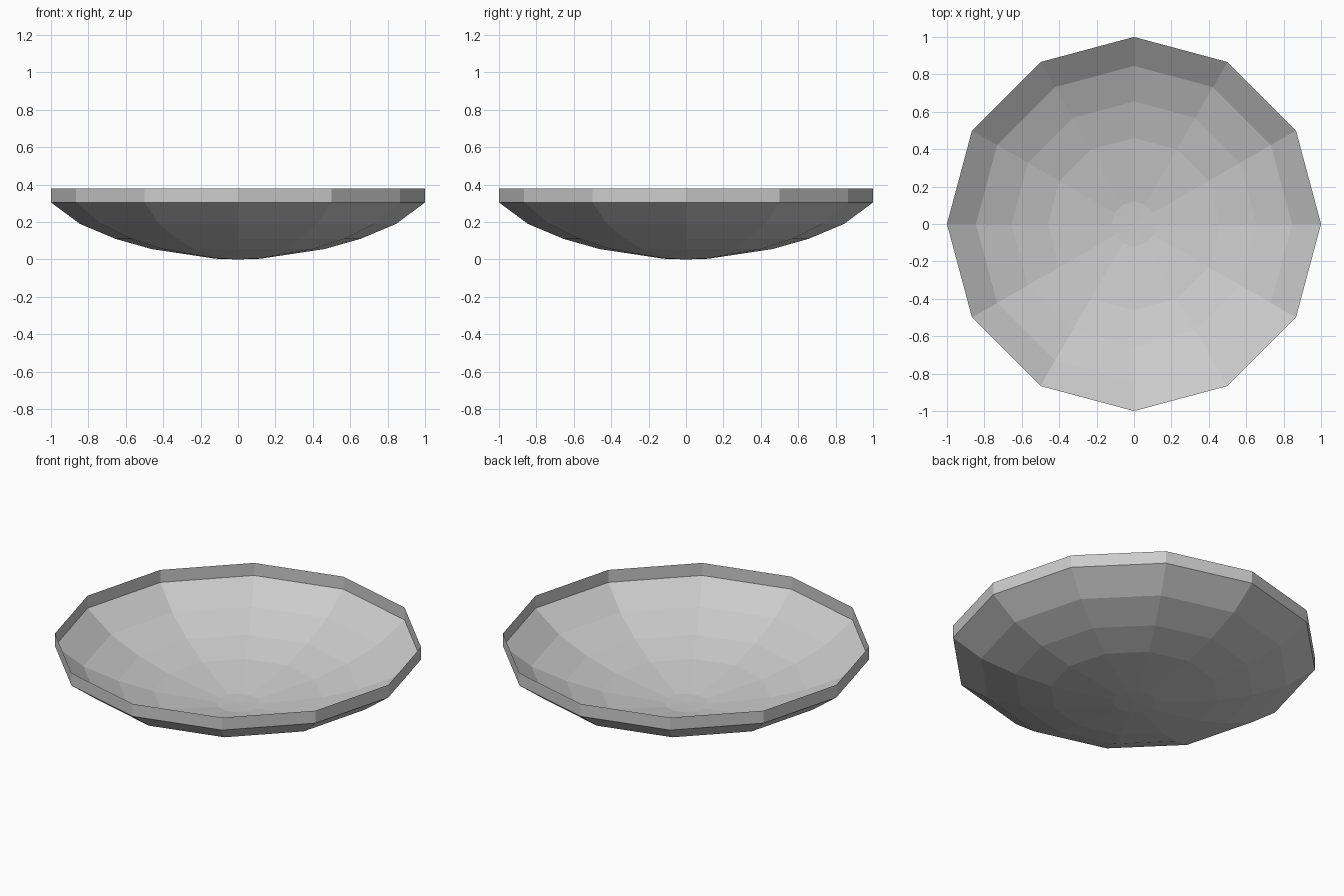
import bpy
import bmesh
from math import pi, sin, cos

default = bpy.data.objects.get("Cube")
if default:
    bpy.data.objects.remove(default, do_unlink=True)

SIDES = 12

# Single neutral grey material
grey = bpy.data.materials.new("light_grey")
grey.use_nodes = True
colour = (0.6, 0.6, 0.6, 1.0)
grey.diffuse_color = colour
grey.node_tree.nodes["Principled BSDF"].inputs["Base Color"].default_value = colour


def ring(bm, radius, z):
    return [bm.verts.new((radius * cos(2 * pi * i / SIDES),
                          radius * sin(2 * pi * i / SIDES), z))
            for i in range(SIDES)]


# Bowl: open faceted shell, from the base centre up to the upright rim
profile = [(0.12, 0.004), (0.46, 0.055), (0.655, 0.11),
           (0.845, 0.19), (1.0, 0.305), (1.0, 0.38)]
bm = bmesh.new()
rings = [ring(bm, r, z) for r, z in profile]
base = bm.verts.new((0, 0, 0))
for i in range(SIDES):
    j = (i + 1) % SIDES
    bm.faces.new((base, rings[0][j], rings[0][i]))
    for low, high in zip(rings, rings[1:]):
        bm.faces.new((low[i], low[j], high[j], high[i]))
bmesh.ops.recalc_face_normals(bm, faces=bm.faces)

mesh = bpy.data.meshes.new("bowl")
bm.to_mesh(mesh)
bm.free()
mesh.materials.append(grey)
bowl = bpy.data.objects.new("bowl", mesh)
bpy.context.collection.objects.link(bowl)
